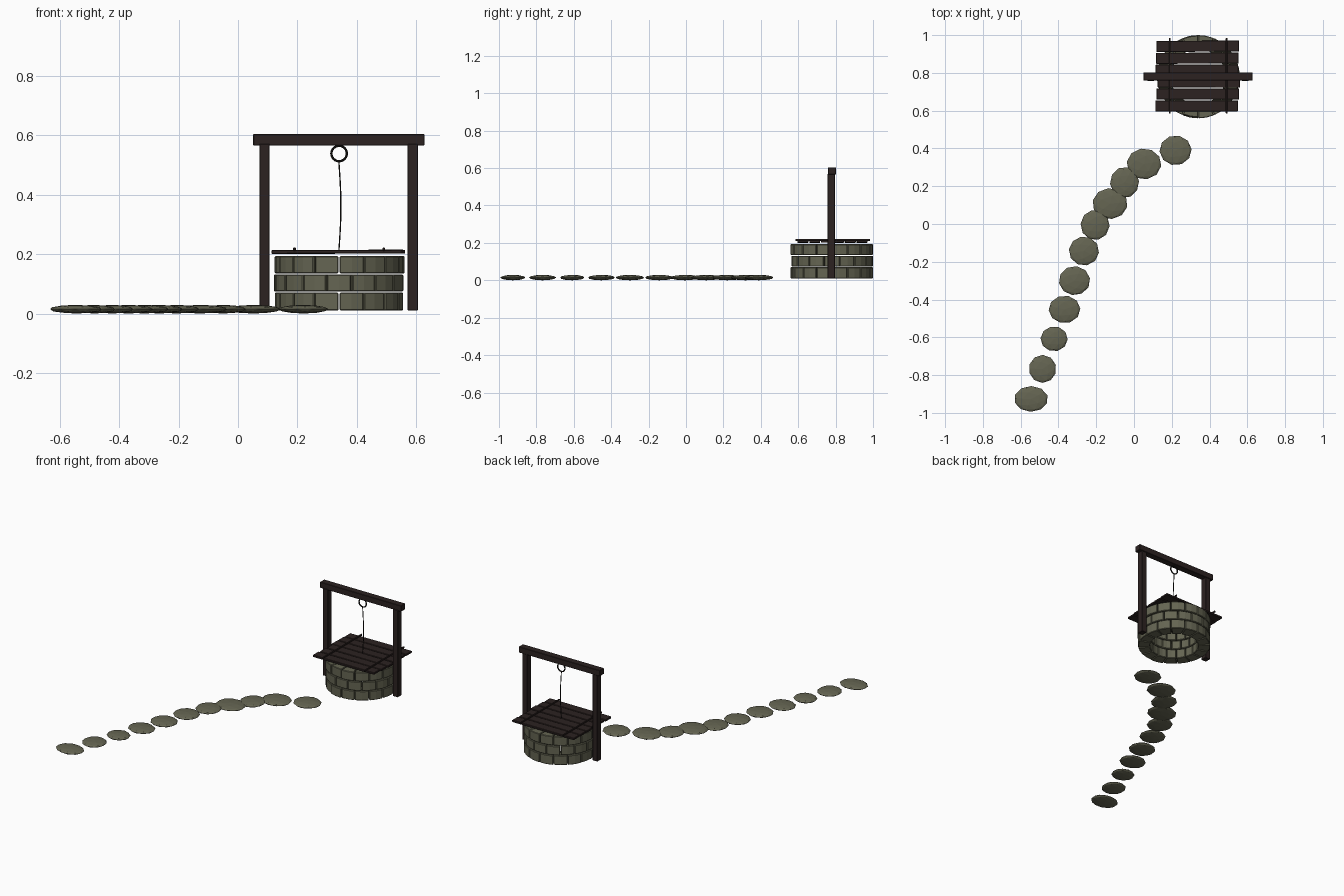
import bpy, bmesh, math, random
from mathutils import Matrix, Vector

if "Cube" in bpy.data.objects:
    bpy.data.objects.remove(bpy.data.objects["Cube"])

random.seed(4)
WX, WY = 0.34, 0.78  # well centre


def material(name, rgb):
    m = bpy.data.materials.new(name)
    m.diffuse_color = (*rgb, 1)
    m.use_nodes = True
    m.node_tree.nodes["Principled BSDF"].inputs["Base Color"].default_value = m.diffuse_color
    return m


STONE = material("mossy stone", (0.13, 0.13, 0.085))
WOOD = material("dark wood", (0.025, 0.016, 0.015))
ROPE = material("dark rope", (0.012, 0.011, 0.009))


def finish(bm, name, mat):
    bmesh.ops.recalc_face_normals(bm, faces=bm.faces)
    me = bpy.data.meshes.new(name)
    bm.to_mesh(me)
    bm.free()
    ob = bpy.data.objects.new(name, me)
    me.materials.append(mat)
    bpy.context.collection.objects.link(ob)
    return ob


def bevel(ob, width):
    b = ob.modifiers.new("worn edges", "BEVEL")
    b.width, b.segments = width, 1
    b.limit_method = "ANGLE"
    b.angle_limit = math.radians(50)


def box(name, centre, size, mat, turn=0, tilt=0, worn=0.002):
    bm = bmesh.new()
    mx = (Matrix.Translation(centre) @ Matrix.Rotation(turn, 4, "Z")
          @ Matrix.Rotation(tilt, 4, "Y") @ Matrix.Diagonal((*size, 1)))
    bmesh.ops.create_cube(bm, size=1, matrix=mx)
    ob = finish(bm, name, mat)
    bevel(ob, worn)
    return ob


# Curved wall bricks: three staggered courses of sixteen
COUNT, GAP = 16, 0.004
for row, (z0, z1) in enumerate([(0.01, 0.07), (0.074, 0.131), (0.135, 0.193)]):
    bm = bmesh.new()
    for i in range(COUNT):
        step = math.tau / COUNT
        start = -math.pi / 2 + (i + 0.5 * (row % 2)) * step
        outer = 0.218 + random.uniform(-0.003, 0.003)
        rings = []
        for k in range(3):
            loop = []
            for r, z in ((0.145, z0), (outer, z0), (outer, z1), (0.145, z1)):
                pad = GAP / 2 / r
                a = start + pad + (step - 2 * pad) * k / 2
                loop.append(bm.verts.new((WX + r * math.cos(a), WY + r * math.sin(a), z)))
            rings.append(loop)
        bm.faces.new(rings[0])
        bm.faces.new(rings[2][::-1])
        for a, b in zip(rings, rings[1:]):
            for j in range(4):
                bm.faces.new((a[j], b[j], b[(j + 1) % 4], a[(j + 1) % 4]))
    bevel(finish(bm, f"brick_course_{row + 1}", STONE), 0.003)

# Lid planks with uneven ends, and the two battens across them
for i in range(6):
    y = 0.625 + i * 0.0632
    box(f"lid_plank_{i + 1}", (0.337 + random.uniform(-0.006, 0.006), y, 0.2075),
        (0.437, 0.058, 0.013), WOOD, random.uniform(-0.008, 0.008), random.uniform(-0.005, 0.005))
for side in (-1, 1):
    box(f"lid_batten_{side}", (WX + side * 0.15, 0.785, 0.216), (0.009, 0.40, 0.011), WOOD)

# Posts and top beam
for name, x in (("left_post", 0.089), ("right_post", 0.588)):
    box(name, (x, 0.777, 0.29), (0.035, 0.04, 0.56), WOOD)
box("top_beam", (0.339, 0.781, 0.584), (0.576, 0.043, 0.038), WOOD)

# Hanging ring
bpy.ops.mesh.primitive_torus_add(location=(WX, WY, 0.538), rotation=(math.pi / 2, 0, 0),
                                 major_radius=0.026, minor_radius=0.004,
                                 major_segments=24, minor_segments=8)
ring = bpy.context.object
ring.name = "pulley_ring"
ring.data.materials.append(ROPE)
bpy.ops.object.shade_smooth_by_angle()

# Slack rope from the ring to the lid
cu = bpy.data.curves.new("rope", "CURVE")
cu.dimensions = "3D"
cu.bevel_depth, cu.bevel_resolution = 0.0025, 1
cu.use_fill_caps = True
sp = cu.splines.new("POLY")
sp.points.add(12)
for i, p in enumerate(sp.points):
    t = i / 12
    p.co = (0.339 + 0.007 * math.sin(math.pi * t), WY, 0.513 - 0.305 * t, 1)
cu.materials.append(ROPE)
bpy.context.collection.objects.link(bpy.data.objects.new("rope", cu))

# Stepping stones: flattened spheres (x, y, half width, half depth)
PATH = [(0.22, 0.39, 0.085, 0.079), (0.053, 0.318, 0.092, 0.082),
        (-0.05, 0.22, 0.077, 0.082), (-0.127, 0.108, 0.093, 0.082),
        (-0.206, -0.005, 0.077, 0.08), (-0.265, -0.143, 0.08, 0.077),
        (-0.315, -0.30, 0.083, 0.077), (-0.368, -0.452, 0.084, 0.073),
        (-0.423, -0.608, 0.072, 0.066), (-0.484, -0.767, 0.073, 0.074),
        (-0.545, -0.926, 0.09, 0.068)]
for i, (x, y, rx, ry) in enumerate(PATH):
    bm = bmesh.new()
    bmesh.ops.create_icosphere(bm, subdivisions=2, radius=1)
    spin = Matrix.Rotation(random.uniform(0, math.tau), 4, "Z")
    bmesh.ops.transform(bm, verts=bm.verts, matrix=Matrix.Translation((x, y, 0.0155))
                        @ Matrix.Diagonal((rx, ry, 0.0145, 1)) @ spin)
    lowest = min(v.co.z for v in bm.verts)
    bmesh.ops.translate(bm, verts=bm.verts, vec=Vector((0, 0, -lowest)))
    finish(bm, f"stepping_stone_{i + 1}", STONE)
